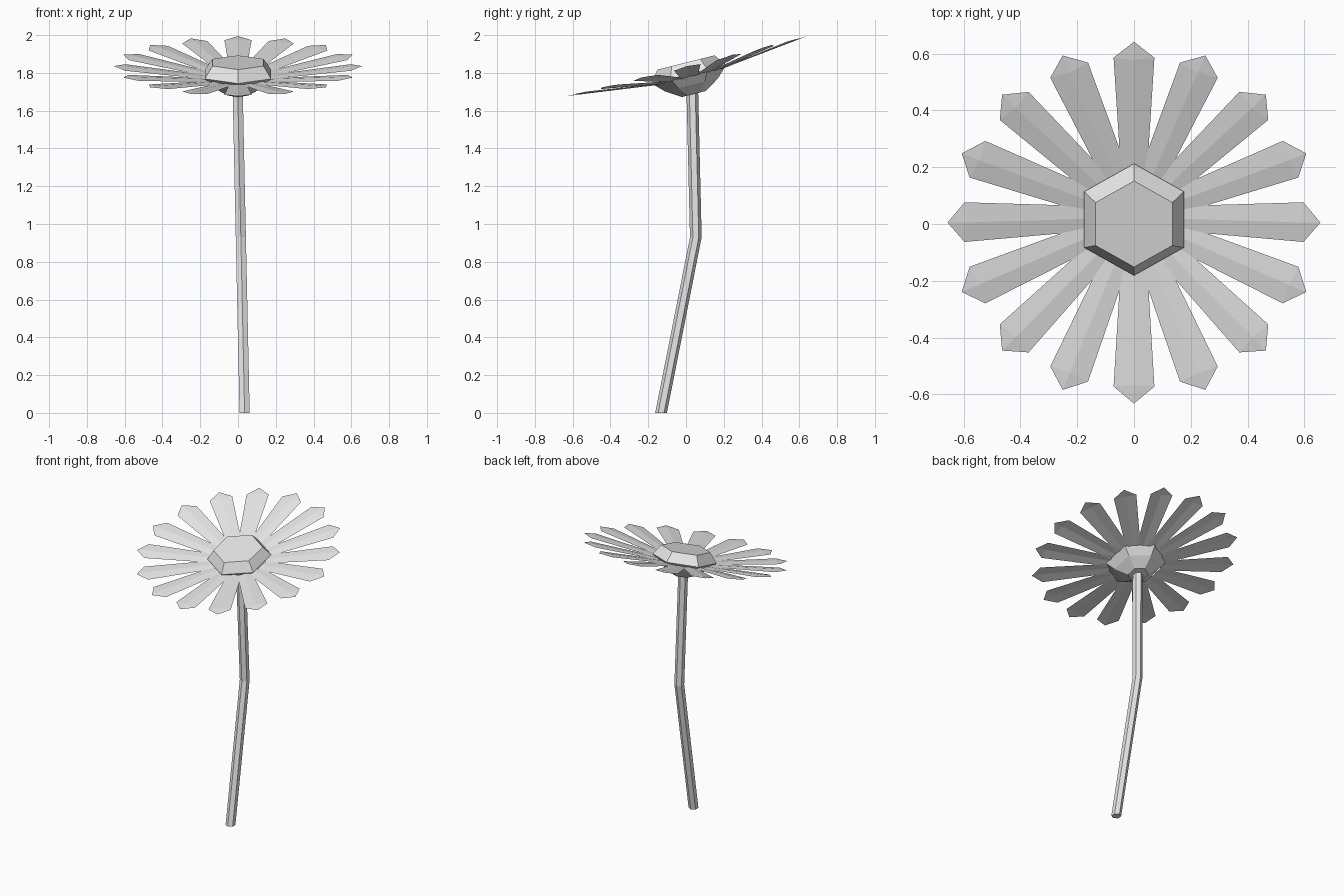
import bpy, bmesh, math
from mathutils import Matrix, Vector

if "Cube" in bpy.data.objects:
    bpy.data.objects.remove(bpy.data.objects["Cube"])

grey = bpy.data.materials.new("light_grey")
grey.diffuse_color = (0.8, 0.8, 0.8, 1)
grey.use_nodes = True
grey.node_tree.nodes["Principled BSDF"].inputs["Base Color"].default_value = grey.diffuse_color

# Head frame: tilted so the back is higher than the front
HEAD = Matrix.Translation((0, 0, 1.855)) @ Matrix.Rotation(math.radians(14), 4, 'X')


def finish(name, bm):
    me = bpy.data.meshes.new(name)
    bm.to_mesh(me)
    bm.free()
    me.materials.append(grey)
    ob = bpy.data.objects.new(name, me)
    bpy.context.collection.objects.link(ob)
    return ob


def loft(name, rings):
    """Bridge equal rings of points and cap both ends."""
    bm = bmesh.new()
    vs = [[bm.verts.new(p) for p in r] for r in rings]
    n = len(vs[0])
    for a, b in zip(vs, vs[1:]):
        for i in range(n):
            j = (i + 1) % n
            bm.faces.new((a[i], a[j], b[j], b[i]))
    bm.faces.new(vs[0][::-1])
    bm.faces.new(vs[-1])
    bmesh.ops.recalc_face_normals(bm, faces=bm.faces)
    return finish(name, bm)


def hexagon(r, centre=(0, 0, 0)):
    c = Vector(centre)
    return [c + Vector((r * math.sin(k * math.pi / 3), r * math.cos(k * math.pi / 3), 0))
            for k in range(6)]


# Bent stem
loft("stem", [hexagon(0.031, c) for c in
              ((0.035, -0.132, 0), (0.015, 0.052, 0.93), (-0.002, 0.033, 1.72))])

# Flower centre: bevelled disc above, cup below
profile = [(0.065, -0.172), (0.145, -0.122), (0.203, -0.064), (0.156, 0)]
loft("flower_centre", [[HEAD @ p for p in hexagon(r, (0, 0, v))] for r, v in profile])

# Ring of sixteen creased petals, raised slightly outwards
bm = bmesh.new()
for k in range(16):
    spin = Matrix.Rotation(k * math.tau / 16, 4, 'Z')

    def pt(r, w, lift=0):
        return bm.verts.new(HEAD @ spin @ Vector((r, w, -0.1 + 0.122 * r + lift)))

    inner, mid, tip = pt(0.17, 0, 0.004), pt(0.59, 0, 0.006), pt(0.657, 0)
    for s in (1, -1):
        a, b = pt(0.17, s * 0.046), pt(0.597, s * 0.072)
        for f in ((inner, a, b, mid), (mid, b, tip)):
            bm.faces.new(f[::-1] if s > 0 else f)
bm.normal_update()
for f in bm.faces:
    if f.normal.z < 0:
        f.normal_flip()
finish("petals", bm)
